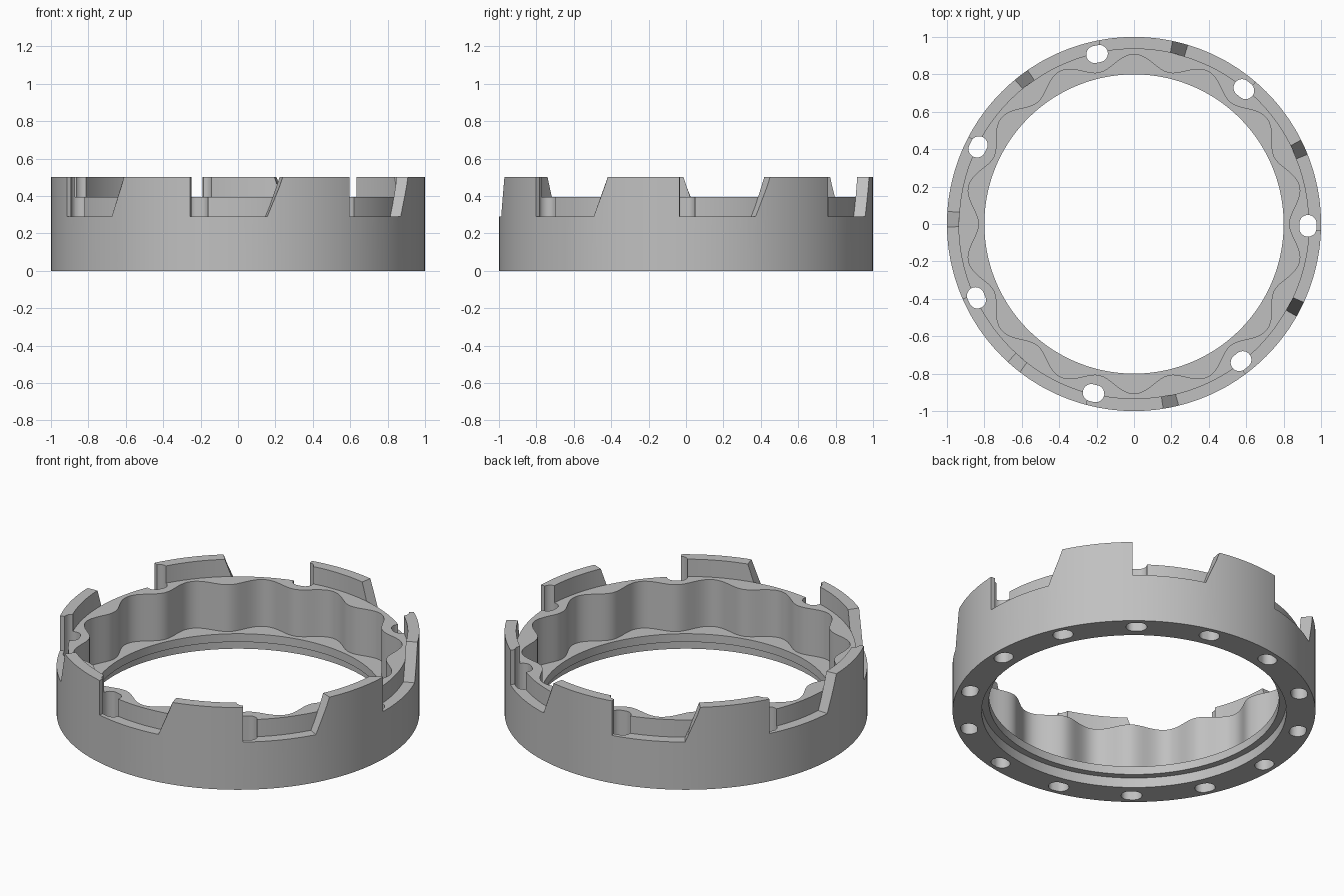
import bpy, bmesh
from math import sin, cos, pi, radians

cube = bpy.data.objects.get("Cube")
if cube:
    bpy.data.objects.remove(cube, do_unlink=True)

grey = bpy.data.materials.new("plain_grey")
grey.use_nodes = True
colour = (0.53, 0.53, 0.53, 1)
grey.diffuse_color = colour
grey.node_tree.nodes["Principled BSDF"].inputs["Base Color"].default_value = colour

TEETH = 7
LOBES = 2 * TEETH
STEPS = LOBES * 16
STEP_R = 0.936      # radius where the toothed wall meets the inner ring


def make_object(name, bm):
    bmesh.ops.recalc_face_normals(bm, faces=bm.faces)
    mesh = bpy.data.meshes.new(name)
    bm.to_mesh(mesh)
    bm.free()
    obj = bpy.data.objects.new(name, mesh)
    bpy.context.collection.objects.link(obj)
    mesh.materials.append(grey)
    return obj


def bridge(bm, loops, closed):
    """Skin a row of equal vertex loops, capping the ends if it is open."""
    n = len(loops[0])
    for i in range(len(loops) if closed else len(loops) - 1):
        a, b = loops[i], loops[(i + 1) % len(loops)]
        for j in range(n):
            k = (j + 1) % n
            bm.faces.new((a[j], a[k], b[k], b[j]))
    if not closed:
        bm.faces.new(loops[0])
        bm.faces.new(loops[-1])


def lathe(name, profile):
    """Closed ring whose profile may vary with the angle."""
    bm = bmesh.new()
    loops = []
    for i in range(STEPS):
        a = 2 * pi * i / STEPS
        loops.append([bm.verts.new((r * cos(a), r * sin(a), z)) for r, z in profile(a)])
    bridge(bm, loops, True)
    return make_object(name, bm)


def wall_profile(a):
    return [(0.84, 0), (1, 0), (1, 0.5), (STEP_R, 0.5), (STEP_R, 0.06), (0.84, 0.06)]


def ring_profile(a):
    scallop = 0.868 - 0.039 * cos(LOBES * a)
    return [(0.8, 0.06), (STEP_R, 0.06), (STEP_R, 0.395), (scallop, 0.395),
            (scallop, 0.11), (0.8, 0.11)]


def gap_cutter():
    """Gaps between teeth: one upright end, one sloping end."""
    bm = bmesh.new()
    start, low_end, high_end, cols = -104.8, -81.0, -74.2, 10
    for k in range(TEETH):
        loops = []
        for i in range(cols + 1):
            t = i / cols
            loop = []
            for r, z, end in ((0.9, 0.29, low_end), (1.1, 0.29, low_end),
                              (1.1, 0.6, high_end), (0.9, 0.6, high_end)):
                a = radians(start + (end - start) * t) + 2 * pi * k / TEETH
                loop.append(bm.verts.new((r * cos(a), r * sin(a), z)))
            loops.append(loop)
        bridge(bm, loops, False)
    return make_object("gap_cutter", bm)


def hole_cutter():
    """Short oval bolt holes, alternately through and blind."""
    bm = bmesh.new()
    n, rad, half = 24, 0.046, 0.012
    for k in range(LOBES):
        a = 2 * pi * k / LOBES - radians(0.6)
        loops = []
        for z in (-0.1, 0.2 if k % 2 else 0.7):
            loop = []
            for i in range(n):
                b = 2 * pi * (i + 0.5) / n
                u = 0.93 + rad * cos(b)
                v = rad * sin(b) + (half if sin(b) > 0 else -half)
                loop.append(bm.verts.new((u * cos(a) - v * sin(a), u * sin(a) + v * cos(a), z)))
            loops.append(loop)
        bridge(bm, loops, False)
    return make_object("hole_cutter", bm)


def cut(obj, cutter):
    bpy.context.view_layer.objects.active = obj
    mod = obj.modifiers.new("cut", 'BOOLEAN')
    mod.operation = 'DIFFERENCE'
    mod.solver = 'EXACT'
    mod.object = cutter
    bpy.ops.object.modifier_apply(modifier=mod.name)


# Toothed outer wall with its bottom flange, and the scalloped inner ring
wall = lathe("toothed_outer_wall", wall_profile)
ring = lathe("scalloped_inner_ring", ring_profile)
gaps, holes = gap_cutter(), hole_cutter()

cut(wall, gaps)
cut(wall, holes)
cut(ring, holes)
for cutter in (gaps, holes):
    bpy.data.objects.remove(cutter, do_unlink=True)

# Smooth curves, crisp edges
bpy.ops.object.select_all(action='DESELECT')
for obj in (wall, ring):
    obj.select_set(True)
bpy.context.view_layer.objects.active = wall
bpy.ops.object.shade_smooth_by_angle(angle=radians(30))
